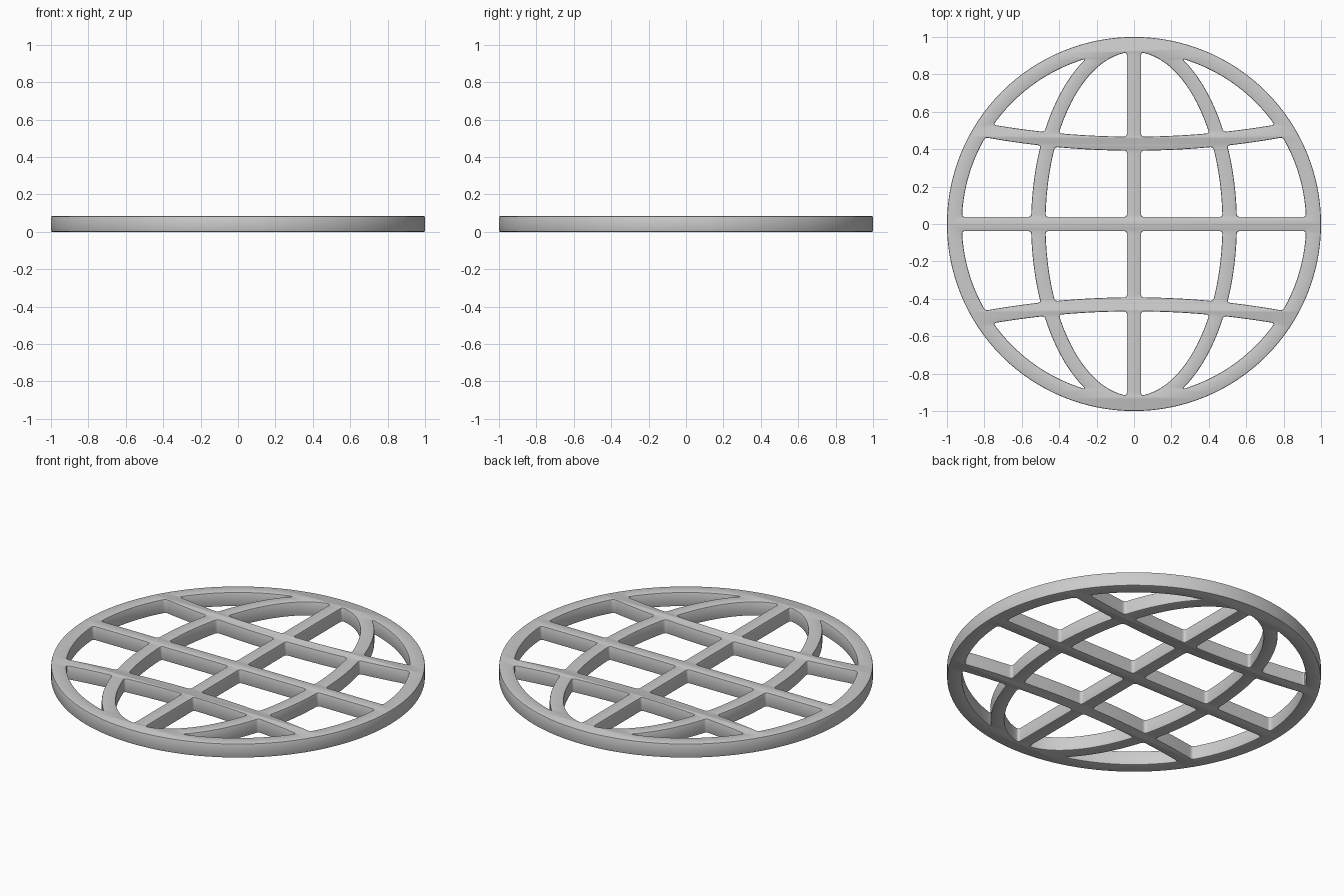
import bpy, bmesh, math
from mathutils import Vector

if "Cube" in bpy.data.objects:
    bpy.data.objects.remove(bpy.data.objects["Cube"])

H, BEVEL, FILLET, N = 0.083, 0.006, 0.016, 20
RING, BAR = 0.92, 0.038

# Edge curves of the bars in the upper right quadrant
def ellipse(a, b):
    return lambda y: a * math.sqrt(max(0, 1 - (y / b) ** 2))

def parallel(y0):
    return lambda x: y0 + 0.112 * x * x

def meet(side, level):
    y = 0.4
    for _ in range(30):
        y = level(side(y))
    return y

def trim(side):
    a, b = side[0], side[-1]
    def cut(pts):
        for i in range(1, len(pts)):
            d = (pts[i] - pts[0]).length
            if d > FILLET:
                d0 = (pts[i - 1] - pts[0]).length
                return [pts[i - 1].lerp(pts[i], (FILLET - d0) / (d - d0))] + pts[i:]
        return pts
    return cut(cut(side)[::-1])[::-1]

def cell(left, right, bottom, top=None, tip=None):
    """Closed outline between four edge curves, with small rounded corners."""
    def upright(f):
        y0 = meet(f, bottom)
        y1 = tip if tip else meet(f, top)
        ys = [y0 + (y1 - y0) * math.sin(i / N * math.pi / 2) for i in range(N + 1)]
        return [Vector((f(y), y)) for y in ys]
    def level(f, a, b):
        return [Vector((x, f(x))) for x in (a.x + (b.x - a.x) * i / N for i in range(N + 1))]
    l, r = upright(left), upright(right)
    sides = [level(bottom, l[0], r[0]), r]
    if top:
        sides.append(level(top, r[-1], l[-1]))
    sides.append(l[::-1])
    out = []
    trimmed = [trim(s) for s in sides]
    for i, s in enumerate(trimmed):
        nxt = trimmed[(i + 1) % len(sides)][0]
        c = sides[i][-1]
        out += s
        out += [s[-1] * (1 - t) ** 2 + c * 2 * t * (1 - t) + nxt * t * t for t in (0.25, 0.5, 0.75)]
    return out

post = lambda y: BAR
equator = lambda x: BAR
rim = ellipse(RING, RING)
inner, outer = ellipse(0.473, 0.92), ellipse(0.55, 1.0)
low, high = parallel(0.392), parallel(0.467)
inner_tip = 0.92 * math.sqrt(1 - (BAR / 0.473) ** 2)
outer_tip = math.sqrt((RING ** 2 - 0.55 ** 2) / (1 - 0.55 ** 2))

cells = [cell(post, inner, equator, low),
         cell(outer, rim, equator, low),
         cell(post, inner, high, tip=inner_tip),
         cell(outer, rim, high, tip=outer_tip)]

# Globe lattice: filled disc outline with the cells mirrored as holes
cu = bpy.data.curves.new("globe_lattice", 'CURVE')
cu.dimensions, cu.fill_mode = '2D', 'BOTH'
cu.extrude = H / 2 - BEVEL
cu.bevel_depth, cu.bevel_resolution, cu.offset = BEVEL, 1, -BEVEL

def add_outline(pts):
    sp = cu.splines.new('POLY')
    sp.points.add(len(pts) - 1)
    for p, v in zip(sp.points, pts):
        p.co = (v[0], v[1], 0, 1)
    sp.use_cyclic_u = True

add_outline([(math.cos(a), math.sin(a)) for a in (i * math.tau / 128 for i in range(128))])
for c in cells:
    for sx in (1, -1):
        for sy in (1, -1):
            add_outline([(p.x * sx, p.y * sy) for p in c][::sx * sy])

ob = bpy.data.objects.new("globe_lattice", cu)
bpy.context.collection.objects.link(ob)
ob.location.z = H / 2
bpy.context.view_layer.objects.active = ob
ob.select_set(True)
bpy.ops.object.convert(target='MESH')

# Weld the caps to the walls and smooth the rounded edges
ob = bpy.context.object
bm = bmesh.new()
bm.from_mesh(ob.data)
bmesh.ops.remove_doubles(bm, verts=bm.verts, dist=0.0002)
bmesh.ops.recalc_face_normals(bm, faces=bm.faces)
bm.to_mesh(ob.data)
bm.free()
bpy.ops.object.shade_smooth_by_angle(angle=math.radians(35))
